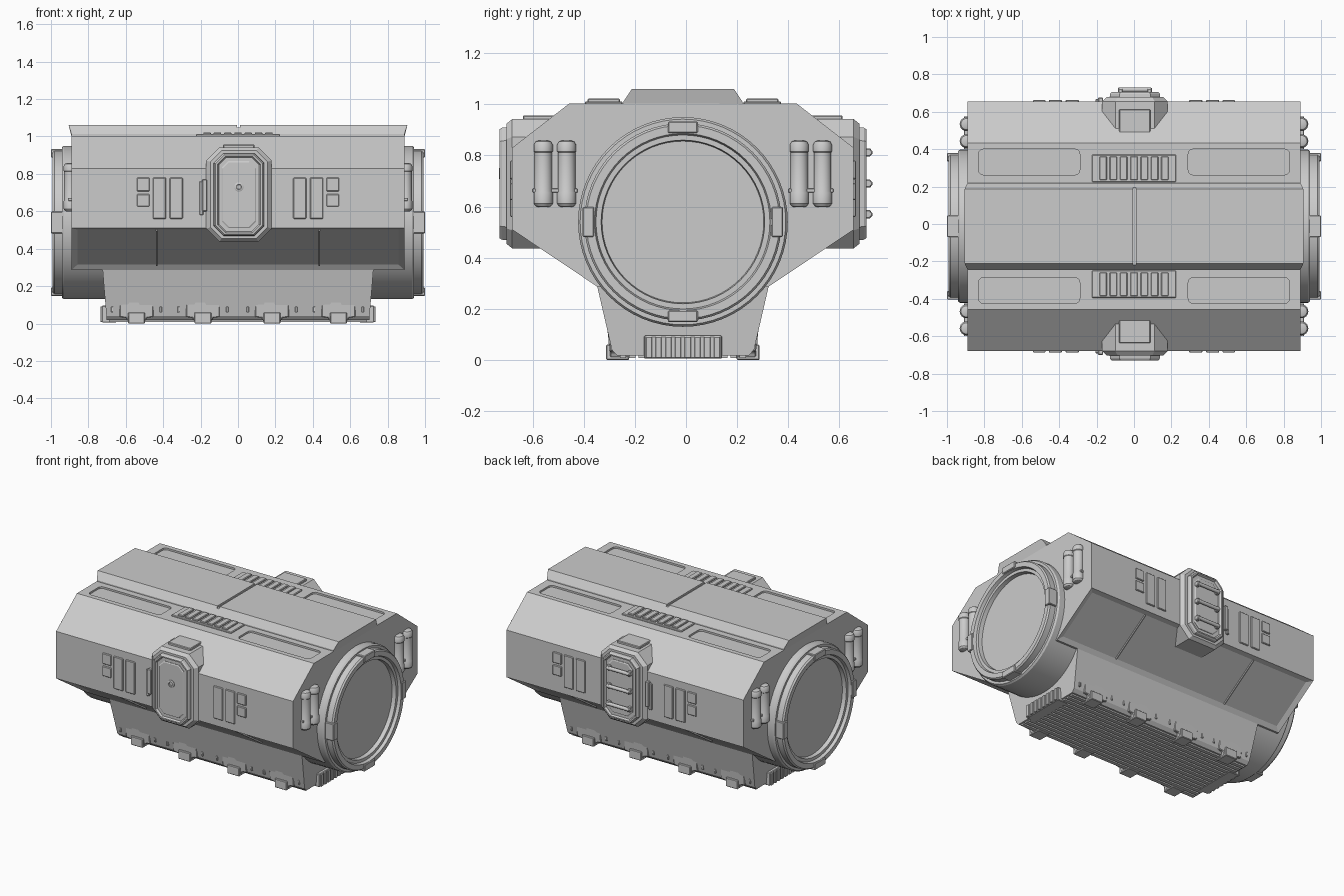
import bpy, bmesh
from math import sin, cos, pi, radians

if "Cube" in bpy.data.objects:
    bpy.data.objects.remove(bpy.data.objects["Cube"])

CY = -0.012   # every part is modelled about this centre line
CZ = 0.54     # barrel axis height


def finish(name, bm, mirror="", bevel=0, smooth=False):
    bmesh.ops.recalc_face_normals(bm, faces=bm.faces[:])
    if smooth:
        for f in bm.faces:
            f.smooth = True
        for e in bm.edges:
            e.smooth = len(e.link_faces) == 2 and e.calc_face_angle(0) < radians(32)
    me = bpy.data.meshes.new(name)
    bm.to_mesh(me)
    bm.free()
    ob = bpy.data.objects.new(name, me)
    ob.location.y = CY
    bpy.context.collection.objects.link(ob)
    if bevel:
        m = ob.modifiers.new("bevel", 'BEVEL')
        m.width, m.segments, m.limit_method = bevel, 1, 'ANGLE'
    if mirror:
        m = ob.modifiers.new("mirror", 'MIRROR')
        m.use_axis = ("x" in mirror, "y" in mirror, False)
        m.use_mirror_merge = False
    return ob


def loft_bm(sections):
    """Skin equal-length closed loops and cap both ends."""
    bm = bmesh.new()
    loops = [[bm.verts.new(p) for p in s] for s in sections]
    n = len(loops[0])
    for a, b in zip(loops, loops[1:]):
        for i in range(n):
            bm.faces.new((a[i], a[(i + 1) % n], b[(i + 1) % n], b[i]))
    bm.faces.new(loops[0][::-1])
    bm.faces.new(loops[-1])
    return bm


def loft(name, sections, mirror="", bevel=0, smooth=False):
    return finish(name, loft_bm(sections), mirror, bevel, smooth)


def box(name, x, y, z, mirror="", bevel=0.004):
    ring = lambda h: [(x[0], y[0], h), (x[1], y[0], h), (x[1], y[1], h), (x[0], y[1], h)]
    return loft(name, [ring(z[0]), ring(z[1])], mirror, bevel)


def lathe(name, prof, axis, centre, mirror="", n=64):
    """prof = (radius, position along axis)."""
    def pt(r, t, a):
        u, v = r * cos(a), r * sin(a)
        p = {"x": (t, u, v), "y": (u, t, v), "z": (u, v, t)}[axis]
        return tuple(i + j for i, j in zip(p, centre))
    secs = [[pt(r, t, 2 * pi * i / n) for i in range(n)] for r, t in prof]
    return loft(name, secs, mirror, smooth=True)


def octagon(hw, z0, z1, c, y, cx=0.005):
    pts = [(-hw + c, z0), (hw - c, z0), (hw, z0 + c), (hw, z1 - c),
           (hw - c, z1), (-hw + c, z1), (-hw, z1 - c), (-hw, z0 + c)]
    return [(px + cx, y, pz) for px, pz in pts]


def profile_x(half, xs):
    """Symmetric y,z half profile swept along x."""
    full = half + [(-y, z) for y, z in reversed(half)]
    return [[(x, y, z) for y, z in full] for x in xs]


# Main hull, with sunken panels on the lower slopes
bm = loft_bm(profile_x([(0.335, 0.287), (0.668, 0.51), (0.668, 0.83), (0.445, 1.003)], (-0.89, 0.89)))
bmesh.ops.recalc_face_normals(bm, faces=bm.faces[:])
for f in [f for f in bm.faces if f.normal.z < -0.5 and abs(f.normal.y) > 0.3]:
    bmesh.ops.inset_region(bm, faces=[f], thickness=0.045, depth=-0.012)
hull = finish("hull", bm)

# Raised roof plate with a seam
roof = loft("roof_plate", [
    [(s * (0.905 if z > 1.03 else 0.89), y, z) for y, z in
     [(0.232, 1.0), (0.232, 1.012), (0.2, 1.06), (-0.2, 1.06), (-0.232, 1.012), (-0.232, 1.0)]]
    for s in (-1, 1)])


def cut(target, cutter):
    cutter.hide_render = True
    cutter.display_type = 'WIRE'
    m = target.modifiers.new("cut", 'BOOLEAN')
    m.object, m.operation, m.solver = cutter, 'DIFFERENCE', 'EXACT'


cut(roof, box("seam_cutter", (-0.006, 0.012), (-0.3, 0.3), (1.048, 1.1), bevel=0))


# Rounded recesses in the roof shelves
def rounded(x0, x1, y0, y1, r, z):
    cs = [(x1 - r, y1 - r), (x0 + r, y1 - r), (x0 + r, y0 + r), (x1 - r, y0 + r)]
    return [(cx + r * cos(a), cy + r * sin(a), z) for k, (cx, cy) in enumerate(cs)
            for a in [(k + j / 3) * pi / 2 for j in range(4)]]


for sx in (-1, 1):
    for sy in (-1, 1):
        x0, x1 = sorted((sx * 0.29, sx * 0.832))
        y0, y1 = sorted((sy * 0.275, sy * 0.412))
        cut(hull, loft("shelf_cutter", [rounded(x0, x1, y0, y1, 0.025, z) for z in (0.991, 1.05)]))

# Roof vents
box("vent_base", (-0.225, 0.225), (0.236, 0.383), (0.99, 1.012), "y")
for i in range(7):
    x = -0.165 + i * 0.055
    box("vent_slat", (x - 0.02, x + 0.02), (0.247, 0.373), (1.0, 1.022), "y")

# Dividers in the lower panels
slope = lambda t, d: (0.335 + 0.333 * t - 0.556 * d, 0.287 + 0.223 * t + 0.831 * d)
div = [slope(0.08, 0.002), slope(0.92, 0.002), slope(0.92, 0.02), slope(0.08, 0.02)]
loft("lower_panel_divider", [[(x, y, z) for y, z in div] for x in (0.43, 0.438)], "xy")

# Wall plates
for x, z in [((0.295, 0.365), (0.56, 0.78)), ((0.385, 0.455), (0.56, 0.78)),
             ((0.473, 0.54), (0.707, 0.78)), ((0.473, 0.54), (0.625, 0.692))]:
    box("wall_plate", x, (0.65, 0.676), z, "xy")

# Door modules, front and back: block, chamfer, raised frame and sunken door
steps = [(0, 0.45), (0, 0.668), (0.022, 0.69), (0.04, 0.69), (0.042, 0.708),
         (0.05, 0.718), (0.06, 0.718), (0.068, 0.705)]
loft("door_module", [octagon(0.175 - d, 0.437 + d * 0.8, 0.942 - d * 0.8, 0.07 - d * 0.45, y)
                     for d, y in steps], "y")
loft("door_leaf", [octagon(0.092, 0.51, 0.868, 0.035, 0.69), octagon(0.092, 0.51, 0.868, 0.035, 0.708),
                   octagon(0.086, 0.516, 0.862, 0.033, 0.712)], "y")
box("door_cap", (-0.08, 0.088), (0.49, 0.625), (0.93, 0.957), "y")
box("door_hinge_box", (-0.192, -0.165), (0.65, 0.688), (0.6, 0.77), "y")
box("door_hinge_pin", (-0.207, -0.185), (0.65, 0.68), (0.58, 0.76), "y")

# Front door knob and back ladder bars
lathe("door_knob", [(0.025, -0.70), (0.025, -0.716), (0.02, -0.719), (0.014, -0.719), (0.012, -0.712)],
      "y", (0.005, 0, 0.73), n=20)
for z in (0.57, 0.69, 0.812):
    lathe("back_bar", [(0.008, -0.09), (0.012, -0.085), (0.012, 0.085), (0.008, 0.09)],
          "x", (0.005, 0.73, z), n=12)
    for x in (-0.073, 0.083):
        box("back_bar_post", (x - 0.012, x + 0.012), (0.70, 0.735), (z - 0.016, z + 0.016))

# Barrel with stepped end rings and sunken hatch
lathe("barrel", [(0.41, 0.3), (0.41, 0.93), (0.402, 0.942), (0.386, 0.942), (0.386, 0.982), (0.378, 0.992),
                 (0.346, 0.992), (0.34, 0.972), (0.32, 0.972), (0.316, 0.945)], "x", (0, 0, CZ), "x")
# Clamps around each end ring
for sy in (-1, 1):
    a, b = sorted((sy * 0.347, sy * 0.392))
    box("ring_clamp_side", (0.92, 1.0), (a, b), (CZ - 0.058, CZ + 0.058), "x")
    box("ring_clamp", (0.92, 1.0), (-0.058, 0.058), (CZ + a, CZ + b), "x")

# Canisters on the end walls
can = [(0.02, 0.598), (0.03, 0.602), (0.037, 0.612), (0.037, 0.655), (0.034, 0.66), (0.034, 0.812),
       (0.037, 0.816), (0.037, 0.842), (0.03, 0.854), (0.02, 0.858)]
for y in (0.455, 0.546):
    lathe("canister", can, "z", (0.895, y, 0), "xy", n=24)
box("canister_bracket", (0.88, 0.908), (0.412, 0.588), (0.655, 0.67), "xy", 0.002)

# Undercarriage
half = [(0.258, 0.018), (0.278, 0.04), (0.338, 0.3)]
loft("undercarriage", [[(s * (0.70 + 0.025 * min(1, z / 0.28)), y, z)
                        for y, z in half + [(-y, z) for y, z in reversed(half)]] for s in (-1, 1)])
for i in range(14):
    y = -0.234 + i * 0.036
    box("belly_rib", (-0.69, 0.69), (y - 0.012, y + 0.012), (0.008, 0.03), bevel=0)

# Foot clamps along both lower sides
foot = [(-0.09, 0.17), (-0.035, 0.17), (-0.03, 0.145), (0.03, 0.145), (0.035, 0.17), (0.09, 0.17),
        (0.09, 0.035), (0.055, 0.03), (0.045, 0.01), (-0.045, 0.01), (-0.055, 0.03), (-0.09, 0.035)]
for x in (-0.543, -0.188, 0.182, 0.537):
    loft("foot_clamp", [[(x + px, y if pz > 0.05 else y - 0.012, pz) for px, pz in foot]
                        for y in (0.2, 0.298)], "y", 0.004)
    box("foot_clamp_block", (x - 0.045, x + 0.045), (0.21, 0.3), (0.0, 0.06), "y")
    for d in (-0.13, 0.13):
        box("side_stud", (x + d - 0.006, x + d + 0.006), (0.25, 0.292), (0.06, 0.09), "y", 0.002)

# End steps of the undercarriage
box("end_step", (0.65, 0.728), (-0.152, 0.152), (0.005, 0.095), "x")
for i in range(8):
    y = -0.133 + i * 0.038
    box("end_step_rib", (0.69, 0.736), (y - 0.012, y + 0.012), (0.008, 0.09), "x", 0.002)
